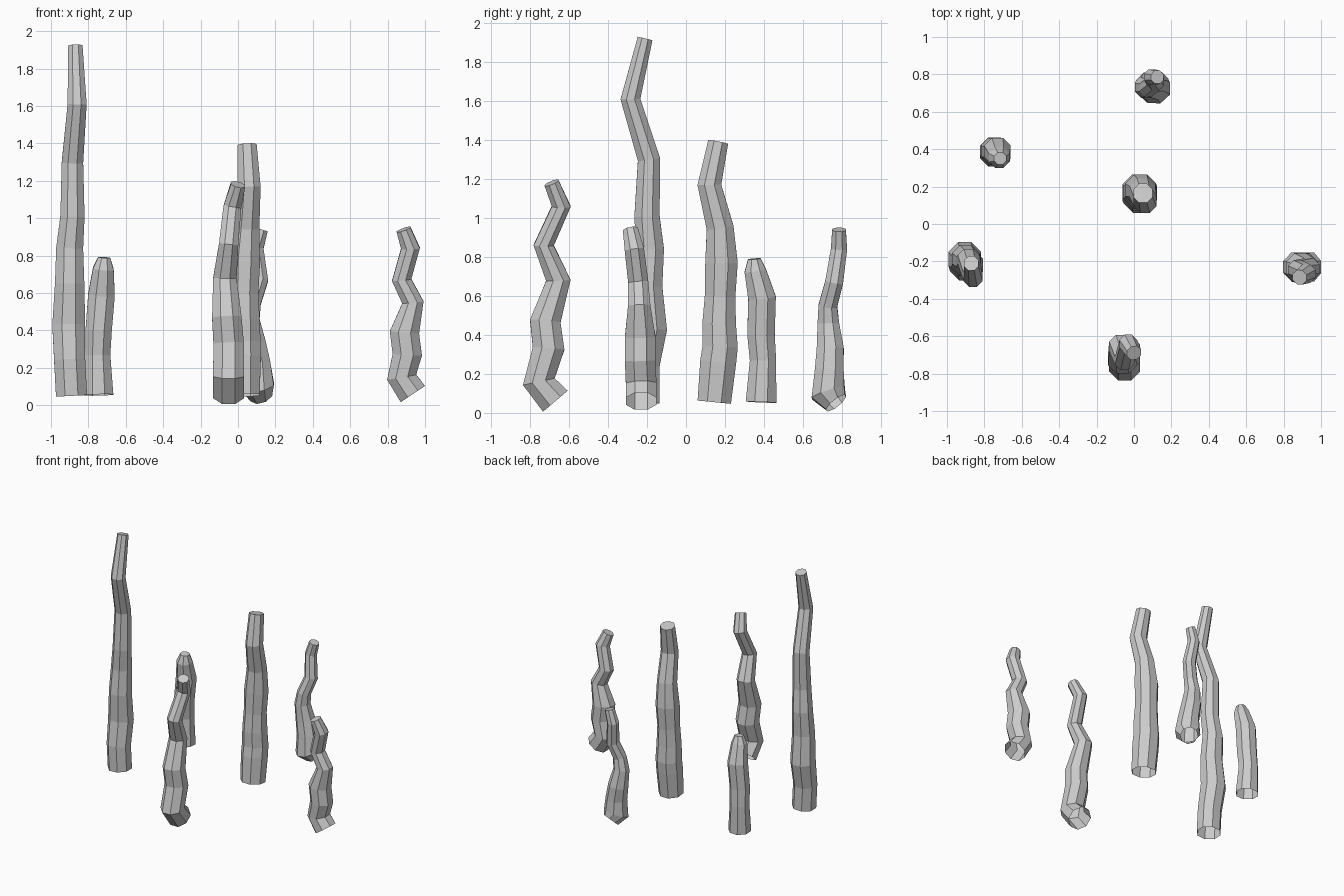
import bpy
import bmesh
from math import cos, sin, pi
from mathutils import Vector

cube = bpy.data.objects.get("Cube")
if cube:
    bpy.data.objects.remove(cube, do_unlink=True)

SIDES = 8

grey = bpy.data.materials.new("pale_grey")
grey.use_nodes = True
colour = (0.6, 0.6, 0.6, 1)
grey.diffuse_color = colour
grey.node_tree.nodes["Principled BSDF"].inputs["Base Color"].default_value = colour


def stalk(name, path, turn=0.0):
    """Faceted tube through (x, y, z, radius) points, open at the foot, capped on top."""
    bm = bmesh.new()
    points = [Vector(p[:3]) for p in path]
    rings = []
    for i, centre in enumerate(points):
        before = points[max(i - 1, 0)]
        after = points[min(i + 1, len(points) - 1)]
        # mitred ring, square to the averaged direction
        along = Vector((0, 0, 0))
        if after != centre:
            along += (after - centre).normalized()
        if before != centre:
            along += (centre - before).normalized()
        along.normalize()
        side = along.cross(Vector((1, 0, 0))).normalized()
        across = side.cross(along)
        ring = []
        for k in range(SIDES):
            a = 2 * pi * (k + 0.5) / SIDES + turn
            ring.append(bm.verts.new(centre + path[i][3] * (cos(a) * across + sin(a) * side)))
        rings.append(ring)
    for low, high in zip(rings, rings[1:]):
        for k in range(SIDES):
            n = (k + 1) % SIDES
            bm.faces.new((low[k], low[n], high[n], high[k]))
    bm.faces.new(rings[-1])
    bmesh.ops.recalc_face_normals(bm, faces=bm.faces)
    mesh = bpy.data.meshes.new(name)
    bm.to_mesh(mesh)
    bm.free()
    mesh.materials.append(grey)
    obj = bpy.data.objects.new(name, mesh)
    bpy.context.collection.objects.link(obj)


# Straight-footed stalks
stalk("tall_stalk", [
    (-.89, -.22, .05, .09), (-.9, -.22, .24, .09), (-.905, -.185, .43, .095),
    (-.9, -.2, .65, .085), (-.9, -.185, .84, .078), (-.885, -.2, 1.01, .07),
    (-.885, -.19, 1.3, .062), (-.86, -.285, 1.61, .055), (-.87, -.21, 1.92, .042)])

stalk("short_stalk", [
    (-.745, .385, .055, .085), (-.75, .395, .27, .073), (-.745, .385, .4, .076),
    (-.73, .39, .59, .077), (-.72, .355, .73, .06), (-.715, .35, .79, .035)])

stalk("centre_stalk", [
    (.03, .145, .055, .093), (.03, .165, .26, .1), (.03, .175, .34, .098),
    (.03, .17, .46, .093), (.03, .175, .6, .085), (.035, .182, .77, .09),
    (.045, .175, .95, .075), (.06, .12, 1.17, .066), (.048, .165, 1.39, .056)])

# Stalks with a curled foot
stalk("back_stalk", [
    (.125, .77, .05, .065), (.105, .73, .1, .095), (.1, .735, .22, .08),
    (.08, .74, .33, .075), (.06, .73, .46, .06), (.075, .728, .55, .052),
    (.115, .76, .67, .05), (.095, .785, .84, .045), (.125, .785, .94, .038)])

stalk("front_stalk", [
    (-.05, -.67, .06, .09), (-.05, -.755, .16, .09), (-.05, -.705, .33, .088),
    (-.06, -.722, .47, .085), (-.07, -.655, .68, .068), (-.05, -.73, .86, .056),
    (-.03, -.64, 1.06, .052), (.0, -.69, 1.18, .042)])

stalk("side_stalk", [
    (.935, -.23, .06, .085), (.875, -.23, .15, .085), (.905, -.235, .27, .085),
    (.89, -.235, .39, .085), (.935, -.24, .55, .062), (.875, -.245, .67, .056),
    (.922, -.265, .84, .054), (.885, -.285, .94, .042)])
